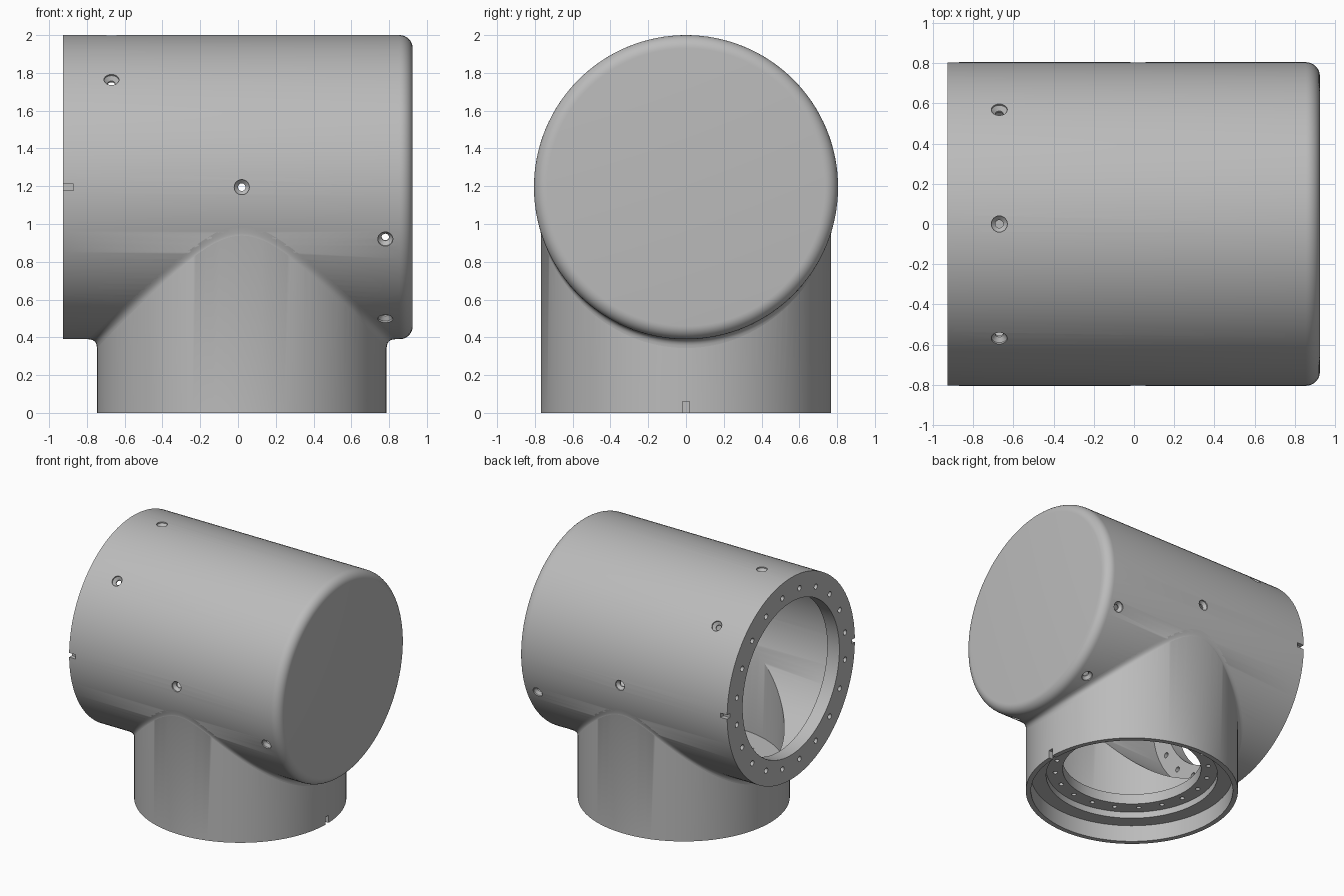
import bpy, bmesh
from math import pi, cos, sin, sqrt, radians
from mathutils import Matrix, Vector

cube = bpy.data.objects.get("Cube")
if cube:
    bpy.data.objects.remove(cube, do_unlink=True)

AXIS_Z, R_BODY = 1.195, 0.805      # horizontal barrel
BASE_X, R_BASE = 0.02, 0.767       # vertical socket
OPEN_X, CAP_X, ROUND = -0.927, 0.925, 0.07

grey = bpy.data.materials.new("light_grey")
grey.use_nodes = True
grey.diffuse_color = (0.5, 0.5, 0.5, 1)
grey.node_tree.nodes["Principled BSDF"].inputs["Base Color"].default_value = (0.5, 0.5, 0.5, 1)

ALONG_X = Matrix.Translation((0, 0, AXIS_Z)) @ Matrix.Rotation(pi / 2, 4, 'Y')
UPRIGHT = Matrix.Translation((BASE_X, 0, 0))


def lathe(bm, profile, matrix, n=128):
    """Closed solid turned from (radius, height) points."""
    rings = [[bm.verts.new(matrix @ Vector((r * cos(2 * pi * i / n), r * sin(2 * pi * i / n), h)))
              for i in range(n)] for r, h in profile]
    faces = [bm.faces.new(rings[0][::-1]), bm.faces.new(rings[-1])]
    for a, b in zip(rings, rings[1:]):
        for i in range(n):
            j = (i + 1) % n
            faces.append(bm.faces.new((a[i], a[j], b[j], b[i])))
    bmesh.ops.recalc_face_normals(bm, faces=faces)


def box(bm, centre, size):
    m = Matrix.Translation(centre) @ Matrix.Diagonal((*size, 1))
    bmesh.ops.create_cube(bm, size=1, matrix=m)


def to_object(name, bm):
    mesh = bpy.data.meshes.new(name)
    bm.to_mesh(mesh)
    bm.free()
    mesh.materials.append(grey)
    ob = bpy.data.objects.new(name, mesh)
    bpy.context.collection.objects.link(ob)
    return ob


def turned(name, profile, matrix):
    bm = bmesh.new()
    lathe(bm, profile, matrix)
    return to_object(name, bm)


def combine(target, tool, operation):
    """Apply a boolean and discard the tool."""
    mod = target.modifiers.new(tool.name, 'BOOLEAN')
    mod.operation, mod.solver, mod.object = operation, 'EXACT', tool
    bpy.context.view_layer.objects.active = target
    bpy.ops.object.modifier_apply(modifier=mod.name)
    bpy.data.objects.remove(tool, do_unlink=True)


# Barrel with a rounded closed end
corner = [(R_BODY - ROUND + ROUND * cos(t * pi / 16), CAP_X - ROUND + ROUND * sin(t * pi / 16))
          for t in range(9)]
housing = turned("pipe_housing", [(R_BODY, OPEN_X)] + corner, ALONG_X)

# Vertical socket
combine(housing, turned("socket", [(R_BASE, 0), (R_BASE, AXIS_Z)], UPRIGHT), 'UNION')

# Barrel bore behind an inward bolting flange
combine(housing, turned("barrel_bore", [(0.61, -1), (0.61, -0.82), (0.765, -0.82), (0.765, 0.88)],
                        ALONG_X), 'DIFFERENCE')

# Socket bore: rim recess, bolt seat, neck, inner bore
combine(housing, turned("socket_bore", [(0.73, -0.1), (0.73, 0.13), (0.62, 0.13), (0.62, 0.18),
                                        (0.5, 0.18), (0.5, 0.26), (0.727, 0.26), (0.727, AXIS_Z)],
                        UPRIGHT), 'DIFFERENCE')

# Bolt holes, side screw holes and key notches
bm = bmesh.new()
for i in range(20):
    turn = Matrix.Rotation((i + 0.5) * pi / 10, 4, 'Z')
    lathe(bm, [(0.021, -1), (0.021, -0.78)], ALONG_X @ turn @ Matrix.Translation((0.69, 0, 0)), 16)
    lathe(bm, [(0.017, 0.15), (0.017, 0.3)], UPRIGHT @ turn @ Matrix.Translation((0.555, 0, 0)), 16)

screw = [(0.02, 0.7), (0.02, 0.775), (0.04, 0.795), (0.04, 0.85)]
for x, angle in ((-0.67, 90), (-0.67, 45), (0.02, 0), (0.78, -20), (0.78, -60)):
    for side in ((1,) if angle == 90 else (1, -1)):
        tilt = Matrix.Rotation(side * radians(angle - 90), 4, 'X')
        lathe(bm, screw, Matrix.Translation((x, 0, AXIS_Z)) @ tilt, 24)

for side in (1, -1):
    box(bm, (-0.91, side * 0.81, AXIS_Z), (0.08, 0.08, 0.034))
box(bm, (0.78, 0, 0.02), (0.14, 0.036, 0.08))
combine(housing, to_object("hole_cutters", bm), 'DIFFERENCE')

# Blended fillet where the socket meets the barrel
bm = bmesh.new()
N, STEPS = 128, 6


def barrel_under(r, a):
    y = r * sin(a)
    return Vector((BASE_X + r * cos(a), y, AXIS_Z - sqrt(max(R_BODY ** 2 - y * y, 0))))


strips = []
for i in range(N):
    a = 2 * pi * i / N
    f = 0.012 + 0.035 * cos(a) ** 2
    mid, outer = barrel_under(R_BASE, a), barrel_under(R_BASE + f, a)
    lower = mid - Vector((0, 0, f))
    strips.append([bm.verts.new(lower * (1 - t) ** 2 + mid * 2 * t * (1 - t) + outer * t * t)
                   for t in (s / STEPS for s in range(STEPS + 1))])
for i in range(N):
    p, q = strips[i], strips[(i + 1) % N]
    for s in range(STEPS):
        bm.faces.new((p[s], q[s], q[s + 1], p[s + 1]))
fillet = to_object("saddle_fillet", bm)

# Smooth round walls, crisp edges
for ob in (housing, fillet):
    bpy.ops.object.select_all(action='DESELECT')
    ob.select_set(True)
    bpy.context.view_layer.objects.active = ob
    bpy.ops.object.shade_smooth_by_angle(angle=radians(30))
